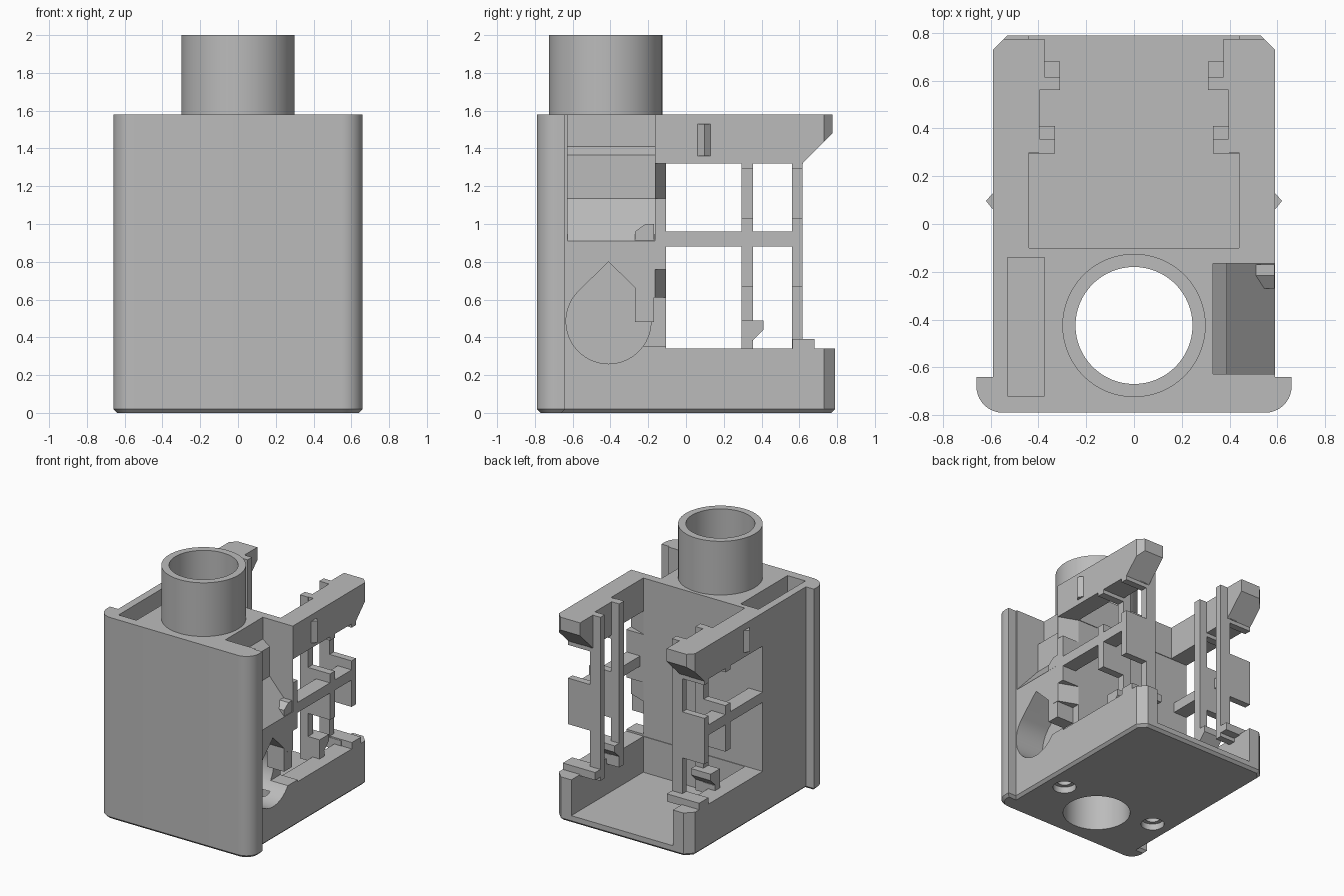
import bpy, bmesh, math

if "Cube" in bpy.data.objects:
    bpy.data.objects.remove(bpy.data.objects["Cube"])

grey = bpy.data.materials.new("plain grey")
grey.use_nodes = True
COLOUR = (0.5, 0.5, 0.5, 1)
grey.diffuse_color = COLOUR
grey.node_tree.nodes["Principled BSDF"].inputs["Base Color"].default_value = COLOUR


def prism(name, points, axis, low, high, chamfer=0):
    """Extrude a 2D outline along an axis; outlines are (y,z), (x,z) or (x,y)."""
    def place(a, b, c):
        return {"x": (c, a, b), "y": (a, c, b), "z": (a, b, c)}[axis]
    bm = bmesh.new()
    face = bm.faces.new([bm.verts.new(place(a, b, low)) for a, b in points])
    bottom = [face]
    out = bmesh.ops.extrude_face_region(bm, geom=[face], use_keep_orig=True)
    step = place(0, 0, high - low)
    bmesh.ops.translate(bm, vec=step, verts=[v for v in out["geom"] if isinstance(v, bmesh.types.BMVert)])
    bmesh.ops.recalc_face_normals(bm, faces=bm.faces)
    if chamfer:
        bmesh.ops.inset_region(bm, faces=bottom, thickness=chamfer, use_even_offset=True)
        for v in bottom[0].verts:
            v.co.z -= chamfer
    mesh = bpy.data.meshes.new(name)
    bm.to_mesh(mesh)
    bm.free()
    mesh.materials.append(grey)
    obj = bpy.data.objects.new(name, mesh)
    bpy.context.collection.objects.link(obj)
    return obj


def box(name, x, y, z):
    pts = [(x[0], y[0]), (x[1], y[0]), (x[1], y[1]), (x[0], y[1])]
    return prism(name, pts, "z", z[0], z[1])


def circle(cx, cy, r, n=64, start=0, end=360):
    count = n if end - start == 360 else n + 1
    return [(cx + r * math.cos(math.radians(start + (end - start) * i / n)),
             cy + r * math.sin(math.radians(start + (end - start) * i / n))) for i in range(count)]


def cut(target, cutter):
    mod = target.modifiers.new("cut", "BOOLEAN")
    mod.operation, mod.solver, mod.object = "DIFFERENCE", "EXACT", cutter
    bpy.context.view_layer.objects.active = target
    bpy.ops.object.modifier_apply(modifier=mod.name)
    bpy.data.objects.remove(cutter)


def smooth(obj):
    bpy.ops.object.select_all(action="DESELECT")
    obj.select_set(True)
    bpy.context.view_layer.objects.active = obj
    bpy.ops.object.shade_smooth_by_angle(angle=math.radians(25))


TOP = 1.58
BORE_Y = -0.425

# Housing outline: wide rounded front plate, narrower body, chamfered back corners
half = circle(0.55, -0.68, 0.11, 10, -90, 0)
half += [(0.66, -0.64), (0.59, -0.64), (0.59, 0.73), (0.53, 0.79)]
outline = half + [(-x, y) for x, y in reversed(half)]
housing = prism("housing", outline, "z", 0.02, TOP, chamfer=0.02)

# Rear cavity, then side windows with the open back
cut(housing, box("cavity_cut", (-0.44, 0.44), (-0.1, 1), (0.06, 2)))
window = [(-0.105, 0.34), (1, 0.34), (1, 1.7), (0.775, 1.7), (0.775, 1.48), (0.615, 1.32), (-0.105, 1.32)]
cut(housing, prism("window_cut", window, "x", -1, 1))

# Closed pocket on the right, open stepped pocket on the left
cut(housing, box("right_pocket_cut", (-0.53, -0.375), (-0.72, -0.14), (0.35, 2)))
pocket = [(0.7, 0.91), (0.59, 0.91), (0.39, 1.135), (0.39, 1.365), (0.33, 1.41), (0.33, 2), (0.7, 2)]
cut(housing, prism("left_pocket_cut", pocket, "y", -0.628, -0.165))

# Teardrop recess with a channel leading to the window
teardrop = [(-0.41, 0.8)] + circle(-0.41, 0.485, 0.225, 40, 135, 405)
cut(housing, prism("teardrop_cut", teardrop, "x", 0.34, 1))
cut(housing, box("channel_cut", (0.44, 1), (-0.3, -0.09), (0.355, 0.61)))
wedge = [(0.44, -0.09), (0.44, -0.107), (0.6, -0.167), (0.8, -0.167), (0.8, -0.09)]
for low, high in ((0.61, 0.76), (1.135, 1.32)):
    cut(housing, prism("wedge_cut", wedge, "z", low, high))

# Vertical bore and two countersunk screw holes underneath
cut(housing, prism("bore_cut", circle(0, BORE_Y, 0.245), "z", -1, 3))
for side in (-1, 1):
    cut(housing, prism("screw_hole_cut", circle(side * 0.42, -0.29, 0.085, 32), "z", -1, 0.05))
    cut(housing, prism("screw_bore_cut", circle(side * 0.42, -0.29, 0.055, 32), "z", -1, 0.3))
smooth(housing)

# Tube on top
tube = prism("top_tube", circle(0, BORE_Y, 0.3), "z", TOP - 0.03, 2)
cut(tube, prism("tube_cut", circle(0, BORE_Y, 0.245), "z", 0, 3))
smooth(tube)

# Post beside the teardrop
post = [(-0.27, 0.48), (-0.17, 0.48), (-0.17, 1.0), (-0.215, 1.0), (-0.27, 0.96)]
prism("teardrop_post", post, "x", 0.44, 0.588)


def sided(side, low, high):
    return tuple(sorted((side * low, side * high)))


# Window frames, guide bars and clips, the same on both sides
for side, word in ((1, "left"), (-1, "right")):
    def part(name, x, y, z):
        return box(word + "_" + name, sided(side, *x), y, z)

    part("cross_bar", (0.47, 0.59), (-0.11, 0.615), (0.88, 0.96))
    part("rail_pad", (0.395, 0.46), (0.3, 0.62), (1.32, TOP))
    rail_end = [(0.6, 1.32), (0.615, 1.32), (0.775, 1.48), (0.775, TOP), (0.6, TOP)]
    prism(word + "_rail_end", rail_end, "x", *sided(side, 0.375, 0.46))

    for name, inner, y in (("front", 0.33, (0.295, 0.355)), ("back", 0.31, (0.562, 0.616))):
        part(name + "_guide_bar", (inner, 0.4), y, (0.34, TOP))
        part(name + "_guide_plate", (inner + 0.05, 0.59), y, (0.67, 1.03))
        part(name + "_guide_root", (0.38, 0.59), y, (1.29, 1.33))
        part(name + "_guide_foot", (inner, 0.5), y, (0.3, 0.38))

    clip = [(0.295, 0.34), (0.355, 0.385), (0.41, 0.44), (0.41, 0.49), (0.295, 0.49)]
    prism(word + "_front_clip", clip, "x", *sided(side, 0.33, 0.5))
    part("back_clip", (0.31, 0.59), (0.565, 0.68), (0.33, 0.39))

    nub = [(side * 0.58, 0.06), (side * 0.59, 0.06), (side * 0.62, 0.097), (side * 0.59, 0.13), (side * 0.58, 0.13)]
    prism(word + "_snap_nub", nub, "z", 1.36, 1.53)
